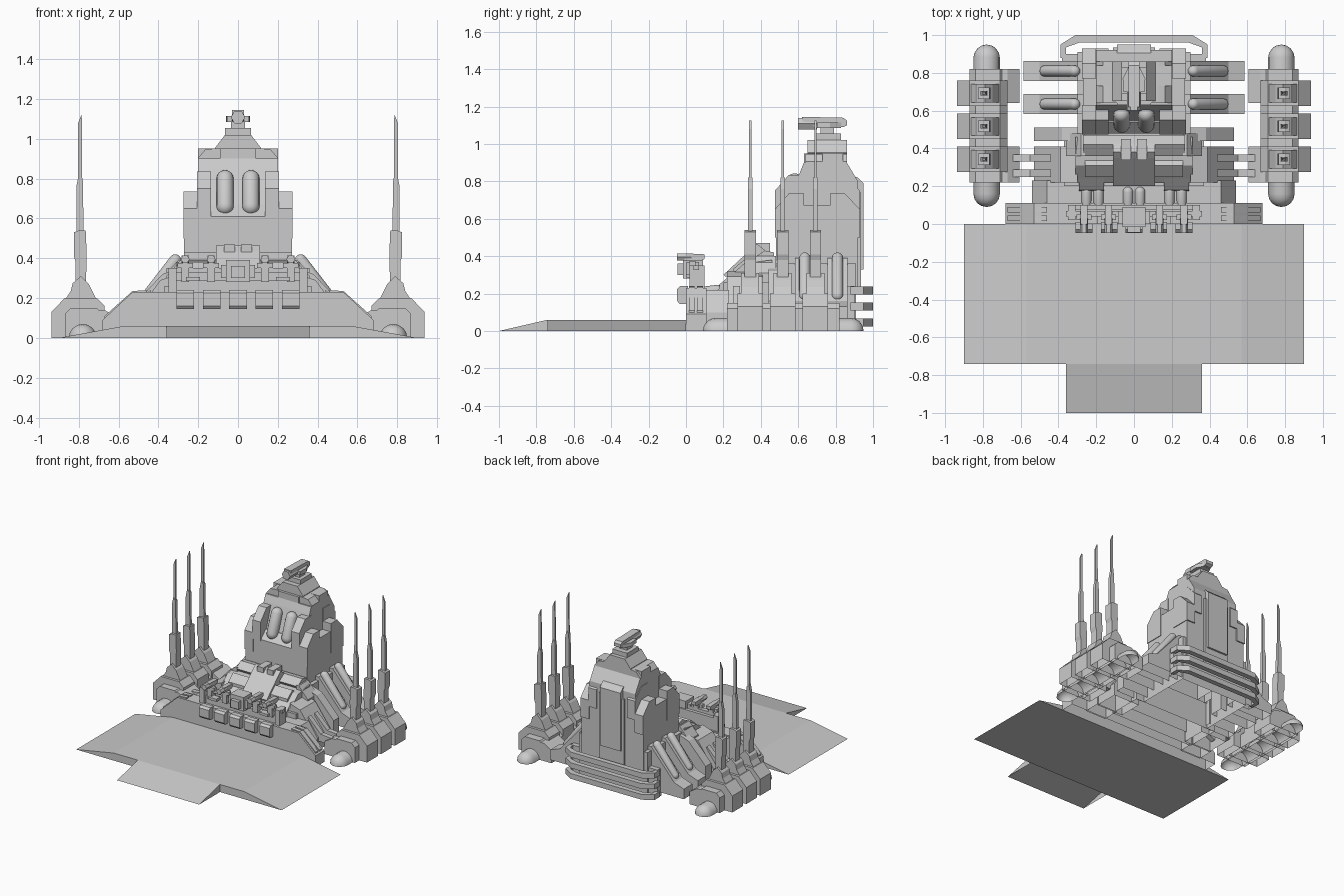
import bpy, bmesh, math
from mathutils import Vector, Matrix


def finish(name, bm, mirror=False, open_bottom=False, smooth=False):
    bmesh.ops.recalc_face_normals(bm, faces=bm.faces)
    if open_bottom:
        low = [f for f in bm.faces if f.normal.z < -0.9 and f.calc_center_median().z < 0.21]
        bmesh.ops.delete(bm, geom=low, context='FACES')
    me = bpy.data.meshes.new(name)
    bm.to_mesh(me)
    bm.free()
    ob = bpy.data.objects.new(name, me)
    bpy.context.collection.objects.link(ob)
    if mirror:
        ob.modifiers.new("mirror", 'MIRROR').use_mirror_merge = False
    if smooth:
        bpy.context.view_layer.objects.active = ob
        ob.select_set(True)
        bpy.ops.object.shade_smooth_by_angle(angle=math.radians(40))
        ob.select_set(False)
    return ob


def prism(name, axis, pts, a, b, **kw):
    """Extrude a profile along x (y,z points), y (x,z points) or z (x,y points)."""
    bm = bmesh.new()
    put = {'x': lambda p, t: (t, p[0], p[1]), 'y': lambda p, t: (p[0], t, p[1]),
           'z': lambda p, t: (p[0], p[1], t)}[axis]
    lo = [bm.verts.new(put(p, a)) for p in pts]
    hi = [bm.verts.new(put(p, b)) for p in pts]
    bm.faces.new(lo)
    bm.faces.new(hi)
    for i in range(len(pts)):
        j = (i + 1) % len(pts)
        bm.faces.new((lo[i], lo[j], hi[j], hi[i]))
    return finish(name, bm, **kw)


def box(name, x0, x1, y0, y1, z0, z1, **kw):
    return prism(name, 'z', [(x0, y0), (x1, y0), (x1, y1), (x0, y1)], z0, z1, **kw)


def sym(pts):
    return pts + [(-x, z) for x, z in reversed(pts)]


def capsule(name, p, q, r, cut_z=None, **kw):
    """Sphere stretched between two points, optionally cut off below cut_z."""
    p, q = Vector(p), Vector(q)
    bm = bmesh.new()
    bmesh.ops.create_uvsphere(bm, u_segments=16, v_segments=8, radius=r)
    bmesh.ops.bisect_plane(bm, geom=bm.verts[:] + bm.edges[:] + bm.faces[:],
                           plane_co=(0, 0, r * 0.05), plane_no=(0, 0, 1))
    for v in bm.verts:
        if v.co.z > r * 0.02:
            v.co.z += (q - p).length
    bm.transform(Matrix.Translation(p) @ (q - p).to_track_quat('Z', 'Y').to_matrix().to_4x4())
    if cut_z is not None:
        bmesh.ops.bisect_plane(bm, geom=bm.verts[:] + bm.edges[:] + bm.faces[:],
                               plane_co=(0, 0, cut_z), plane_no=(0, 0, -1), clear_outer=True)
    return finish(name, bm, smooth=True, **kw)


# Ramp and front step
prism("ramp", 'y', sym([(0.9, 0), (0.57, 0.06)]), -0.74, 0)
prism("ramp_tongue", 'x', [(-1, 0), (-0.74, 0), (-0.74, 0.06)], -0.36, 0.36, open_bottom=True)

# Front wall with its row of blocks and side struts
prism("front_wall", 'y', sym([(0.68, 0), (0.68, 0.09), (0.53, 0.23)]), 0, 0.11, open_bottom=True)
for x in (-0.265, -0.132, 0, 0.132, 0.265):
    prism("wall_block", 'x', [(0.01, 0.145), (-0.035, 0.145), (-0.047, 0.16), (-0.047, 0.225),
                              (-0.03, 0.24), (0.01, 0.24)], x - 0.044, x + 0.044)
for y in (0.015, 0.06):
    prism("wall_strut", 'y', [(0.46, 0.2), (0.46, 0.24), (0.53, 0.235), (0.67, 0.11), (0.67, 0.08)],
          y, y + 0.03, mirror=True)

# Lower hull
box("lower_hull", -0.37, 0.37, 0.2, 0.47, 0, 0.26, open_bottom=True)
box("rear_hull", -0.3, 0.3, 0.47, 0.91, 0, 0.36, open_bottom=True)
prism("hull_flank", 'y', [(0.3, 0), (0.53, 0), (0.53, 0.1), (0.39, 0.29), (0.3, 0.32)], 0.22, 0.41,
      mirror=True, open_bottom=True)
prism("flank_foot", 'y', [(0.36, 0), (0.54, 0), (0.54, 0.1), (0.46, 0.22), (0.36, 0.22)], 0.1, 0.23,
      mirror=True, open_bottom=True)
prism("flank_rib", 'y', [(0.29, 0.02), (0.53, 0.02), (0.53, 0.16), (0.38, 0.32), (0.29, 0.35)], 0.44, 0.51,
      mirror=True, open_bottom=True)
box("deck_floor", -0.36, 0.36, 0.1, 0.24, 0.07, 0.22, open_bottom=True)
for x in (-0.22, 0, 0.22):
    for dx in (-0.032, 0.032):
        capsule("deck_tube", (x + dx, 0.09, 0.21), (x + dx, 0.17, 0.22), 0.027)
prism("deck_vent", 'x', [(0.17, 0.2), (0.18, 0.25), (0.24, 0.3), (0.24, 0.2)], 0.16, 0.29, mirror=True)

# Bunker behind the gun rail
prism("bunker", 'x', [(0.22, 0.2), (0.22, 0.28), (0.31, 0.36), (0.46, 0.38), (0.48, 0.2)], -0.31, 0.31, open_bottom=True)
prism("bunker_roof", 'x', [(0.2, 0.3), (0.24, 0.27), (0.31, 0.36), (0.4, 0.37), (0.45, 0.37),
                           (0.45, 0.41), (0.38, 0.465), (0.35, 0.44)], -0.11, 0.11)
prism("bunker_cap", 'x', [(0.38, 0.36), (0.47, 0.36), (0.47, 0.42), (0.42, 0.43), (0.36, 0.39)], -0.27, 0.27)
prism("bunker_brow", 'x', [(0.25, 0.27), (0.29, 0.27), (0.34, 0.36), (0.31, 0.38), (0.25, 0.33)], 0.11, 0.26, mirror=True)
prism("bunker_side", 'y', [(0.26, 0.2), (0.36, 0.2), (0.36, 0.31), (0.28, 0.4), (0.26, 0.4)], 0.36, 0.48,
      mirror=True, open_bottom=True)
for x in (-0.07, 0.015):
    box("roof_vent", x, x + 0.055, 0.34, 0.45, 0.41, 0.47)

# Gun rail: parapet, rails, turret guns and central housing
box("parapet", -0.31, 0.31, 0.04, 0.1, 0.23, 0.29)
box("rail_bar", -0.36, 0.36, 0.04, 0.07, 0.325, 0.35)
box("rail_back", -0.34, 0.34, 0.075, 0.1, 0.29, 0.33)
box("rail_end", 0.31, 0.35, 0.02, 0.1, 0.23, 0.35, mirror=True)
box("rail_slot", 0.19, 0.26, 0.0, 0.05, 0.285, 0.305, mirror=True)
for x in (0.135, 0.265):
    box("gun_post", x - 0.02, x + 0.02, 0.02, 0.07, 0.28, 0.37, mirror=True)
    prism("gun_body", 'x', [(-0.01, 0.38), (0.08, 0.375), (0.1, 0.385), (0.1, 0.41), (0.0, 0.415)],
          x - 0.018, x + 0.018, mirror=True)
    ring = [(x + 0.022 * math.cos(i * math.pi / 3), 0.395 + 0.022 * math.sin(i * math.pi / 3)) for i in range(6)]
    prism("gun_barrel", 'y', ring, -0.047, 0.03, mirror=True)
    box("gun_shield", x - 0.04, x + 0.04, 0.02, 0.05, 0.35, 0.375, mirror=True)
box("centre_housing", -0.06, 0.06, -0.015, 0.09, 0.28, 0.39)
box("centre_wings", -0.085, 0.085, 0, 0.07, 0.3, 0.365)
box("centre_muzzle", -0.035, 0.035, -0.045, 0, 0.3, 0.36)

# Main tower
prism("tower_core", 'x', [(0.48, 0.2), (0.48, 0.6), (0.53, 0.62), (0.61, 0.85), (0.63, 0.9), (0.86, 0.9),
                          (0.92, 0.8), (0.92, 0.2)], -0.2, 0.2, open_bottom=True)
prism("tower_body", 'x', [(0.48, 0.2), (0.48, 0.61), (0.54, 0.67), (0.86, 0.67), (0.92, 0.6), (0.92, 0.2)],
      -0.27, 0.27, open_bottom=True)
for name, pts in (("shoulder_front", [(0.475, 0.6), (0.475, 0.75), (0.55, 0.835), (0.63, 0.835), (0.63, 0.6)]),
                  ("shoulder_rear", [(0.77, 0.6), (0.77, 0.835), (0.85, 0.835), (0.93, 0.75), (0.93, 0.6)])):
    prism(name, 'x', pts, 0.135, 0.205, mirror=True)
    prism(name + "_outer", 'x', [(y, z - 0.1) for y, z in pts], 0.2, 0.275, mirror=True)
prism("back_panel", 'x', [(0.9, 0.33), (0.95, 0.33), (0.95, 0.79), (0.92, 0.82), (0.86, 0.84), (0.86, 0.33)], -0.09, 0.09)
box("back_panel_base", -0.11, 0.11, 0.88, 0.935, 0.2, 0.74)

# Tower head
prism("head_lower", 'y', sym([(0.2, 0.8), (0.2, 0.905), (0.165, 0.945), (0.13, 0.95)]), 0.64, 0.86)
prism("head_upper", 'y', sym([(0.115, 0.9), (0.115, 0.955), (0.065, 1.02)]), 0.65, 0.86)
box("head_front", -0.09, 0.09, 0.63, 0.66, 0.84, 0.95)
box("head_vent", 0.13, 0.2, 0.73, 0.84, 0.84, 0.95, mirror=True)
box("turret_base", -0.065, 0.065, 0.69, 0.83, 1.01, 1.055)
box("turret_neck", -0.035, 0.035, 0.72, 0.79, 1.05, 1.09)

# Top cannon
hexa = [(0.036 * math.cos(i * math.pi / 3), 1.108 + 0.036 * math.sin(i * math.pi / 3)) for i in range(6)]
prism("cannon_barrel", 'y', hexa, 0.6, 0.7)
prism("cannon_body", 'x', [(0.62, 1.125), (0.69, 1.09), (0.84, 1.09), (0.86, 1.1), (0.86, 1.125), (0.84, 1.14), (0.62, 1.145)],
      -0.03, 0.03)
prism("cannon_mantle", 'z', [(-0.055, 0.7), (0.055, 0.7), (0.06, 0.77), (0.03, 0.83), (-0.03, 0.83), (-0.06, 0.77)], 1.085, 1.115)

# Twin rounded pods on the tower's sloped front
capsule("front_capsule", (0.065, 0.525, 0.66), (0.065, 0.58, 0.80), 0.043, mirror=True)

# Side buttresses with rounded pipes
for y in (0.635, 0.81):
    prism("buttress", 'y', [(0.25, 0.05), (0.585, 0.05), (0.585, 0.13), (0.5, 0.16), (0.3, 0.39), (0.25, 0.39)],
          y - 0.053, y + 0.053, mirror=True, open_bottom=True)
    capsule("buttress_pipe", (0.315, y, 0.39), (0.47, y, 0.19), 0.03, mirror=True)

# Rear bumper rails
outer = [(0.39, 0.88), (0.39, 0.95), (0.31, 1.0)]
inner = [(-0.36, 0.88), (-0.36, 0.935), (-0.29, 0.96)]
rail = outer + [(-x, y) for x, y in reversed(outer)] + inner + [(-x, y) for x, y in reversed(inner)]
for z in (0.025, 0.11, 0.195):
    prism("rear_rail", 'z', rail, z, z + 0.042)
box("rail_bracket", 0.3, 0.38, 0.85, 0.9, 0.02, 0.24, mirror=True, open_bottom=True)

# Side pods
prism("pod_body", 'y', [(0.67, 0), (0.87, 0), (0.87, 0.12), (0.84, 0.15), (0.71, 0.15), (0.67, 0.11)],
      0.22, 0.82, mirror=True, open_bottom=True)
capsule("pod_runner", (0.78, 0.16, 0), (0.78, 0.88, 0), 0.07, cut_z=0, mirror=True)
for y0, y1 in ((0.22, 0.41), (0.64, 0.82)):
    prism("pod_inner_block", 'y', [(0.605, 0), (0.7, 0), (0.7, 0.14), (0.67, 0.14), (0.605, 0.1)], y0, y1,
          mirror=True, open_bottom=True)
for y in (0.25, 0.33):
    prism("pod_link", 'y', [(0.43, 0.12), (0.52, 0.07), (0.67, 0.07), (0.67, 0.12), (0.55, 0.13), (0.44, 0.24)],
          y, y + 0.038, mirror=True)

# Antenna masts on the pods
for y in (0.343, 0.517, 0.692):
    prism("mast_bed", 'y', [(0.67, 0), (0.938, 0), (0.938, 0.13), (0.87, 0.2), (0.71, 0.2), (0.67, 0.16)],
          y - 0.068, y + 0.068, mirror=True, open_bottom=True)
    prism("mast_base", 'y', [(0.71, 0.19), (0.87, 0.19), (0.84, 0.235), (0.83, 0.275), (0.79, 0.31), (0.75, 0.27)],
          y - 0.048, y + 0.048, mirror=True)
    prism("mast_lower", 'y', [(0.765, 0.22), (0.815, 0.22), (0.815, 0.38), (0.825, 0.41), (0.825, 0.53), (0.8, 0.54),
                              (0.765, 0.54), (0.76, 0.42)], y - 0.03, y + 0.03, mirror=True)
    prism("mast_middle", 'y', [(0.775, 0.53), (0.812, 0.53), (0.812, 0.76), (0.8, 0.82), (0.78, 0.8)],
          y - 0.012, y + 0.012, mirror=True)
    prism("mast_tip", 'y', [(0.782, 0.7), (0.803, 0.7), (0.803, 1.08), (0.785, 1.125)], y - 0.006, y + 0.006, mirror=True)
